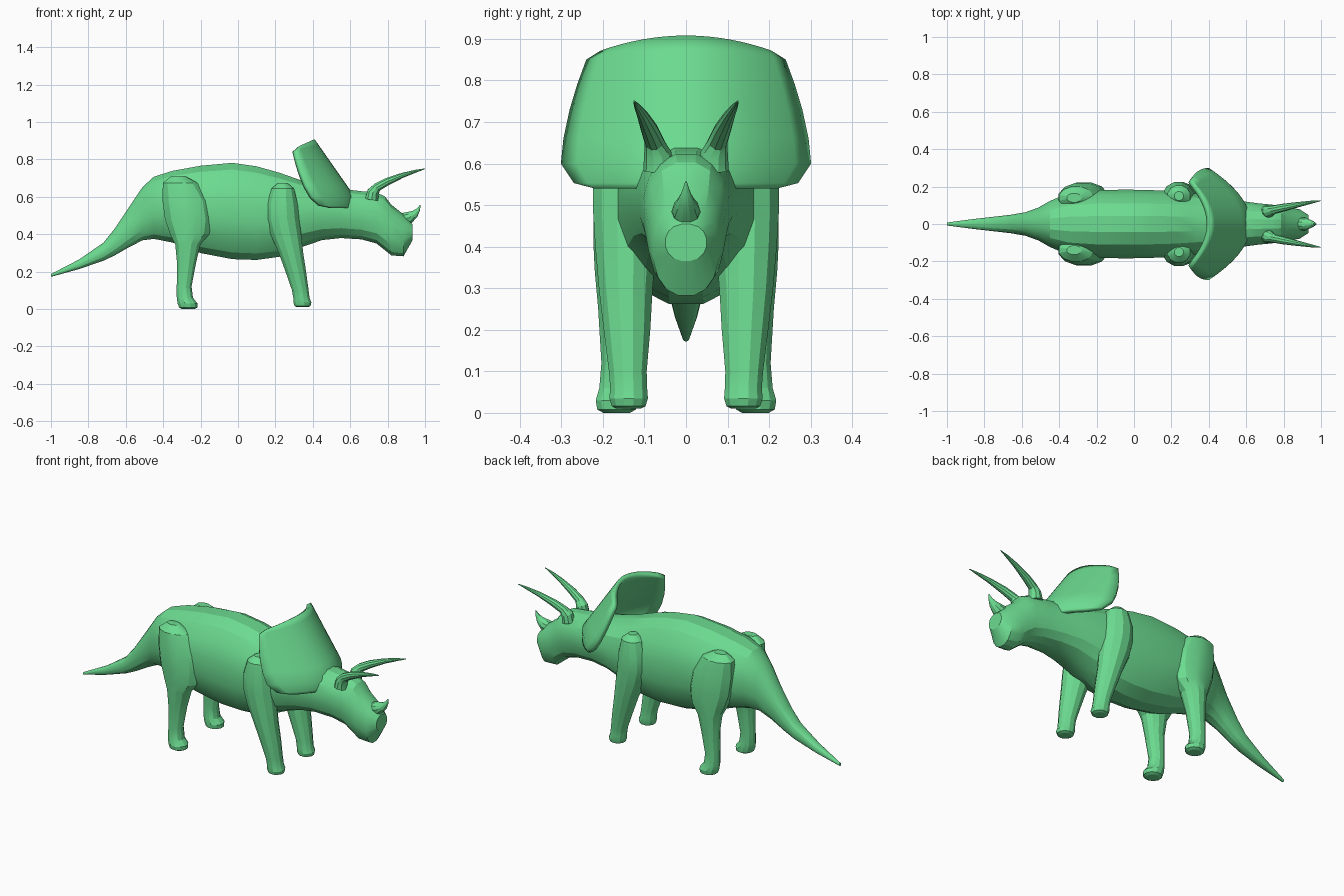
import bpy, bmesh, math
from mathutils import Vector

mat = bpy.data.materials.new("green_skin")
mat.diffuse_color = (0.15, 0.71, 0.28, 1)


def finish(name, bm, angle=22):
    bmesh.ops.recalc_face_normals(bm, faces=bm.faces)
    me = bpy.data.meshes.new(name)
    bm.to_mesh(me)
    bm.free()
    ob = bpy.data.objects.new(name, me)
    bpy.context.collection.objects.link(ob)
    me.materials.append(mat)
    bpy.ops.object.select_all(action='DESELECT')
    ob.select_set(True)
    bpy.context.view_layer.objects.active = ob
    bpy.ops.object.shade_smooth_by_angle(angle=math.radians(angle))
    return ob


def spow(v, p):
    return math.copysign(abs(v) ** p, v)


def loft(name, rings, sides, power=1.0, side=1):
    """Skin rings given as (centre, axis u, axis v); side=-1 mirrors in y."""
    bm = bmesh.new()
    loops = []
    for c, u, v in rings:
        loop = []
        for i in range(sides):
            a = 2 * math.pi * (i + 0.5) / sides
            p = Vector(c) + Vector(u) * spow(math.cos(a), power) + Vector(v) * spow(math.sin(a), power)
            loop.append(bm.verts.new((p.x, p.y * side, p.z)))
        loops.append(loop)
    for a, b in zip(loops, loops[1:]):
        for i in range(sides):
            j = (i + 1) % sides
            bm.faces.new((a[i], a[j], b[j], b[i]))
    bm.faces.new(loops[0])
    bm.faces.new(loops[-1])
    return finish(name, bm)


def horn(name, pts, side=1):
    """Tapered tube through (x, y, z, radius) points."""
    ps = [Vector(p[:3]) for p in pts]
    rings = []
    for i, p in enumerate(ps):
        t = (ps[min(i + 1, len(ps) - 1)] - ps[max(i - 1, 0)]).normalized()
        u = t.cross(Vector((0, 1, 0))).normalized()
        rings.append((p, u * pts[i][3], t.cross(u) * pts[i][3]))
    return loft(name, rings, 10, 1, side)


# Body, tail and head: x, top z, bottom z, half width
body = [
    (-1.0, .187, .172, .008), (-.85, .265, .213, .028), (-.72, .355, .257, .043),
    (-.66, .43, .285, .05), (-.58, .55, .33, .064), (-.51, .655, .365, .09),
    (-.45, .71, .372, .125), (-.35, .742, .352, .168), (-.2, .77, .295, .185),
    (-.03, .786, .262, .187), (.1, .767, .258, .184), (.22, .733, .275, .178),
    (.34, .69, .328, .165), (.45, .662, .366, .148), (.55, .645, .377, .128),
    (.66, .632, .37, .113), (.74, .625, .348, .105), (.785, .605, .312, .098),
    (.82, .56, .284, .092), (.885, .508, .28, .08), (.932, .455, .365, .05),
]
loft("body", [((x, 0, (t + b) / 2), (0, w, 0), (0, 0, (t - b) / 2)) for x, t, b, w in body], 16, .9)

# Legs: z, centre x, radius x, centre y, radius y
hind = [
    (.71, -.32, .04, .14, .025), (.675, -.31, .095, .14, .062), (.58, -.28, .128, .14, .083),
    (.48, -.265, .13, .142, .084), (.40, -.258, .108, .148, .077), (.345, -.268, .07, .158, .064),
    (.25, -.275, .053, .163, .05), (.12, -.288, .041, .163, .042), (.06, -.284, .045, .165, .045),
    (.03, -.27, .055, .167, .052), (.008, -.266, .05, .167, .048), (0, -.266, .035, .167, .033),
]
front = [
    (.675, .24, .025, .15, .025), (.645, .24, .062, .15, .058), (.56, .236, .086, .146, .08),
    (.48, .24, .09, .145, .081), (.40, .256, .085, .145, .076), (.30, .283, .068, .145, .067),
    (.20, .309, .057, .142, .058), (.10, .333, .046, .14, .047), (.06, .339, .045, .138, .046),
    (.035, .344, .05, .138, .048), (.016, .345, .044, .138, .042), (.01, .345, .03, .138, .03),
]
brow = [(.715, .066, .585, .037), (.722, .068, .625, .033), (.745, .076, .652, .024),
        (.80, .088, .682, .021), (.88, .104, .715, .014), (.95, .117, .737, .008), (1.0, .125, .75, .002)]
for side, tag in ((1, "left"), (-1, "right")):
    for part, rows in (("hind_leg", hind), ("front_leg", front)):
        rings = [((x, y, z), (rx, 0, 0), (0, ry, 0)) for z, x, rx, y, ry in rows]
        loft(f"{part}_{tag}", rings, 12, 1, side)
    horn(f"brow_horn_{tag}", brow, side)

# Nose horn
horn("nose_horn", [(.86, 0, .475, .036), (.915, 0, .488, .034), (.945, 0, .508, .022),
                   (.963, 0, .53, .011), (.975, 0, .556, .002)])

# Neck frill: curved shield, rows of z, half width, rise in the middle
rows = [(.54, .22, 0), (.553, .27, 0), (.6, .301, 0), (.66, .295, .005), (.73, .28, .01),
        (.79, .262, .018), (.85, .24, .025), (.872, .205, .036)]
bm = bmesh.new()
N = 16
grid = []
for z, w, rise in rows:
    line = []
    for i in range(N + 1):
        u = 2 * i / N - 1
        y, zz = w * u, z + rise * (1 - u * u)
        x = .625 - max(0, zz - .60) * .70 - 2.5 * y * y
        line.append(bm.verts.new((x, y, zz)))
    grid.append(line)
for a, b in zip(grid, grid[1:]):
    for i in range(N):
        bm.faces.new((a[i], a[i + 1], b[i + 1], b[i]))
frill = finish("neck_frill", bm, 40)
mod = frill.modifiers.new("thickness", 'SOLIDIFY')
mod.thickness = .026
mod.offset = -1 if frill.data.polygons[N * 3 + N // 2].normal.x > 0 else 1
